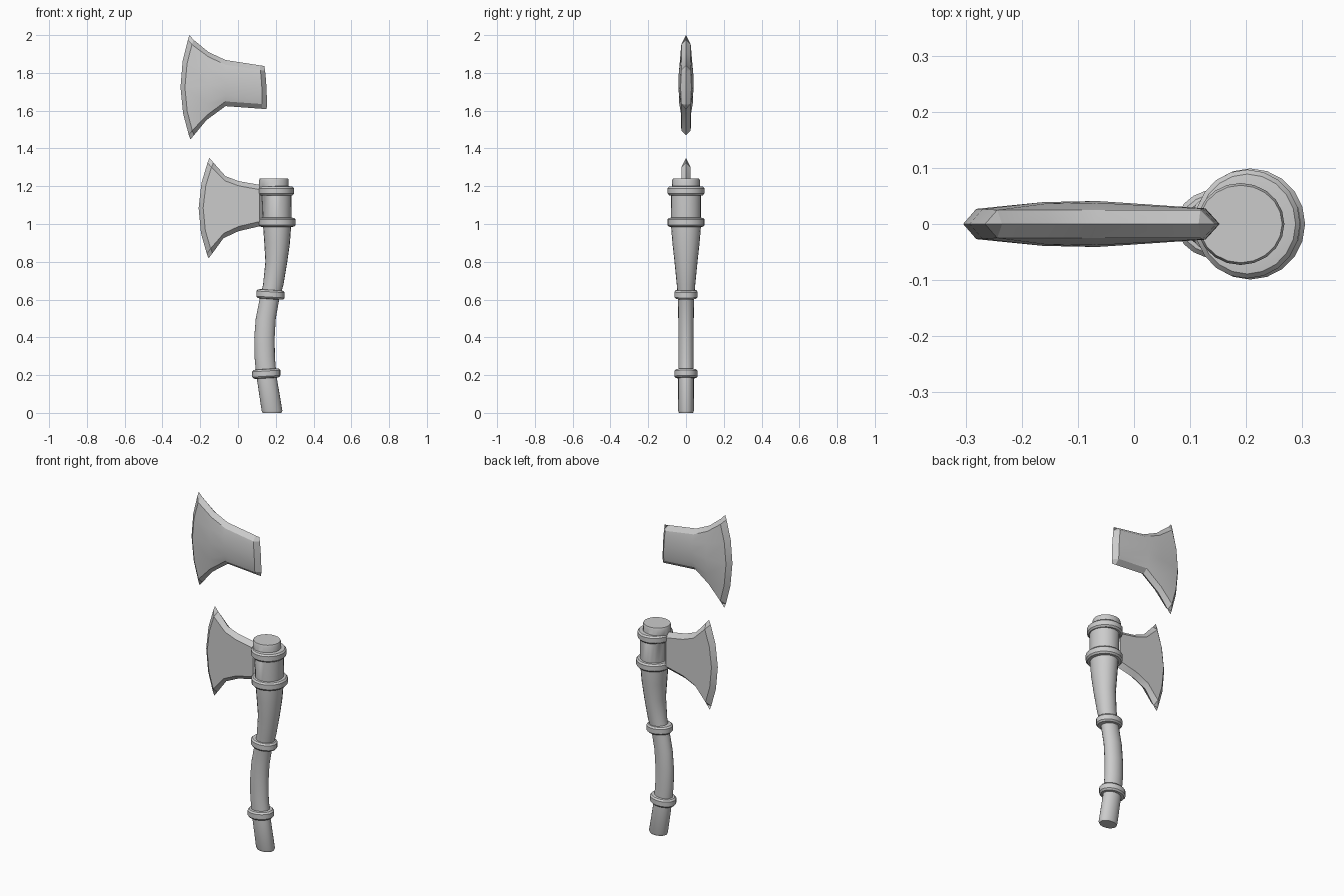
import bpy, bmesh, math

if "Cube" in bpy.data.objects:
    bpy.data.objects.remove(bpy.data.objects["Cube"])

SIDES = 20


def finish(name, bm, angle):
    bmesh.ops.recalc_face_normals(bm, faces=bm.faces)
    me = bpy.data.meshes.new(name)
    bm.to_mesh(me)
    bm.free()
    ob = bpy.data.objects.new(name, me)
    bpy.context.collection.objects.link(ob)
    bpy.ops.object.select_all(action='DESELECT')
    ob.select_set(True)
    bpy.context.view_layer.objects.active = ob
    bpy.ops.object.shade_smooth_by_angle(angle=math.radians(angle))
    return ob


def loft(name, sections, slope=0):
    """Skin elliptical sections (centre x, z, radius x, radius y)."""
    bm = bmesh.new()
    loops = []
    for cx, z, rx, ry in sections:
        loop = []
        for i in range(SIDES):
            a = 2 * math.pi * i / SIDES
            dx = rx * math.cos(a)
            loop.append(bm.verts.new((cx + dx, ry * math.sin(a), z + slope * dx)))
        loops.append(loop)
    for lo, hi in zip(loops, loops[1:]):
        for i in range(SIDES):
            j = (i + 1) % SIDES
            bm.faces.new((lo[i], lo[j], hi[j], hi[i]))
    bm.faces.new(loops[0])
    bm.faces.new(loops[-1])
    return finish(name, bm, 35)


def blade(name, columns, rim=0.025, inset=0.025):
    """Columns: (top x, top z, bottom x, bottom z, forward bulge, mid thickness)."""
    bm = bmesh.new()
    for side in (-1, 1):
        grid = []
        for k, (tx, tz, bx, bz, bulge, thick) in enumerate(columns):
            d = inset / (tz - bz)
            col = []
            for r, v in enumerate((0, d, .25, .5, .75, 1 - d, 1)):
                if r in (0, 6) or k in (0, len(columns) - 1):
                    y = 0
                elif r in (1, 5):
                    y = rim
                else:
                    y = thick if r == 3 else rim + (thick - rim) * .8
                x = bx + (tx - bx) * v - bulge * 4 * v * (1 - v)
                col.append(bm.verts.new((x, side * y, bz + (tz - bz) * v)))
            grid.append(col)
        for a, b in zip(grid, grid[1:]):
            for r in range(6):
                bm.faces.new((a[r], a[r + 1], b[r + 1], b[r]))
    bmesh.ops.remove_doubles(bm, verts=bm.verts, dist=1e-5)
    return finish(name, bm, 25)


# curved handle with a flared head
loft("handle", [
    (.18, 0, .05, .037), (.18, .012, .055, .042), (.15, .2, .053, .041),
    (.141, .3, .054, .041), (.14, .4, .054, .041), (.147, .5, .053, .041),
    (.166, .6, .052, .042), (.187, .68, .054, .049), (.203, .8, .058, .061),
    (.207, .9, .068, .072), (.207, 1.0, .075, .08), (.204, 1.17, .08, .08),
    (.19, 1.18, .078, .073), (.19, 1.232, .078, .073), (.19, 1.242, .074, .069)])

# bevelled rings around the handle
rings = [("grip_ring", .15, .208, .075, .062, .06),
         ("middle_ring", .172, .627, .075, .062, -.06),
         ("lower_head_ring", .207, 1.009, .098, .099, 0),
         ("upper_head_ring", .202, 1.175, .094, .097, 0)]
for name, cx, z, rx, ry, slope in rings:
    prof = ((-.025, .025), (-.023, .008), (-.014, 0),
            (.014, 0), (.023, .008), (.025, .025))
    loft(name, [(cx, z + dz, rx - dr, ry - dr) for dz, dr in prof], slope)

# blade fitted to the handle: flat cheeks with a bevelled rim
blade("fitted_blade", [
    (.14, 1.203, .14, .99, 0, 0), (.115, 1.207, .115, .988, 0, .025),
    (.003, 1.227, .003, .962, 0, .025), (-.066, 1.253, -.077, .925, 0, .025),
    (-.13, 1.325, -.135, .845, .052, .025), (-.151, 1.35, -.156, .818, .055, 0)])

# loose blade above: swollen cheeks
blade("loose_blade", [
    (.14, 1.836, .152, 1.608, -.005, 0), (.115, 1.84, .127, 1.61, -.005, .028),
    (-.066, 1.868, -.066, 1.624, 0, .041), (-.156, 1.91, -.167, 1.55, 0, .039),
    (-.235, 1.975, -.233, 1.47, .047, .027), (-.257, 2.0, -.252, 1.447, .05, 0)])
